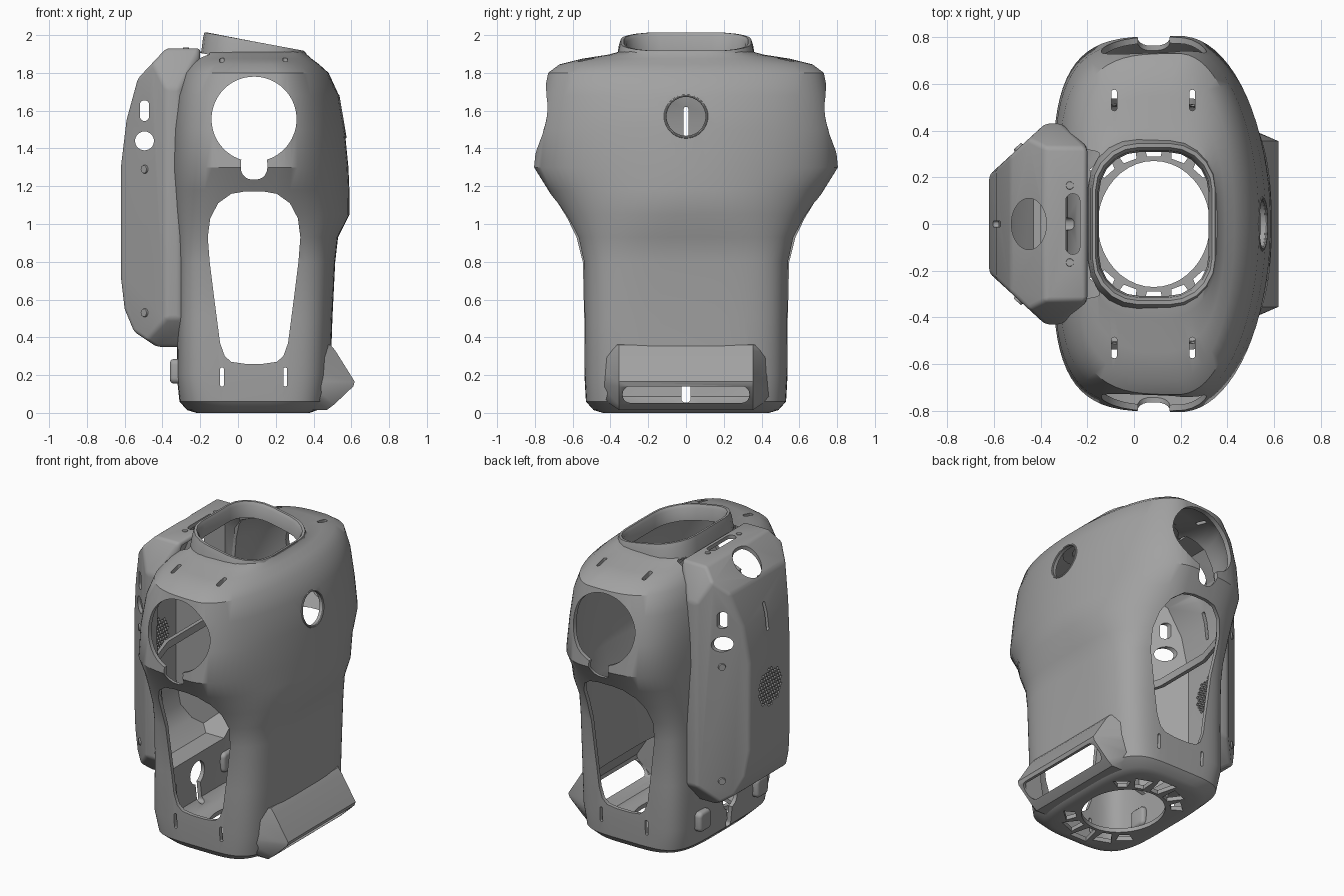
import bpy, bmesh, math
from mathutils import Matrix, Vector

if "Cube" in bpy.data.objects:
    bpy.data.objects.remove(bpy.data.objects["Cube"])

grey = bpy.data.materials.new("shell_grey")
grey.use_nodes = True
grey.diffuse_color = (.36, .36, .36, 1)
grey.node_tree.nodes["Principled BSDF"].inputs["Base Color"].default_value = grey.diffuse_color
CX = .085  # fore-aft middle of the torso


def finish(name, bm):
    bmesh.ops.recalc_face_normals(bm, faces=bm.faces)
    me = bpy.data.meshes.new(name)
    bm.to_mesh(me)
    bm.free()
    ob = bpy.data.objects.new(name, me)
    me.materials.append(grey)
    bpy.context.collection.objects.link(ob)
    return ob


def loft(name, rings, closed=False):
    """Skin a list of equal-length rings; cap the ends or join them."""
    bm = bmesh.new()
    loops = [[bm.verts.new(p) for p in r] for r in rings]
    n = len(loops[0])
    for a, b in list(zip(loops, loops[1:])) + ([(loops[-1], loops[0])] if closed else []):
        for i in range(n):
            bm.faces.new((a[i], a[(i + 1) % n], b[(i + 1) % n], b[i]))
    if not closed:
        bm.faces.new(loops[0])
        bm.faces.new(loops[-1])
    return finish(name, bm)


def prism(name, pts, axis, lo, hi):
    """Extrude a 2D outline along x, y or z."""
    place = {"x": lambda p, d: (d, *p), "y": lambda p, d: (p[0], d, p[1]), "z": lambda p, d: (*p, d)}[axis]
    return loft(name, [[place(p, d) for p in pts] for d in (lo, hi)])


def oval(u, v, ru, rv=None, n=40):
    rv = rv or ru
    return [(u + ru * math.cos(math.tau * i / n), v + rv * math.sin(math.tau * i / n)) for i in range(n)]


def slot(u, v, hu, hv, r):
    """Rounded rectangle outline."""
    pts = []
    for k, (su, sv) in enumerate(((1, 1), (-1, 1), (-1, -1), (1, -1))):
        for j in range(6):
            a = math.pi / 2 * (k + j / 5)
            pts.append((u + su * (hu - r) + r * math.cos(a), v + sv * (hv - r) + r * math.sin(a)))
    return pts


def mirrored(pts):
    return pts + [(-u, v) for u, v in reversed(pts)]


def activate(ob):
    bpy.ops.object.select_all(action="DESELECT")
    ob.select_set(True)
    bpy.context.view_layer.objects.active = ob


def boolean(ob, other, op="DIFFERENCE", keep=False):
    activate(ob)
    m = ob.modifiers.new("cut", "BOOLEAN")
    m.object, m.operation, m.solver = other, op, "MANIFOLD"
    bpy.ops.object.modifier_apply(modifier=m.name)
    if not keep:
        bpy.data.objects.remove(other)


def bevel(ob, width):
    activate(ob)
    m = ob.modifiers.new("bevel", "BEVEL")
    m.width, m.segments, m.angle_limit = width, 3, math.radians(20)
    bpy.ops.object.modifier_apply(modifier=m.name)


# Torso sections: z, back x, widest x, front x, half width, front and back squareness
ROWS = [(0, -.22, CX, .38, .44, 4, 4), (.015, -.27, CX, .42, .49, 4, 4), (.06, -.31, CX, .47, .53, 4.3, 5),
        (.2, -.325, CX, .49, .538, 4.5, 6), (.5, -.32, CX, .50, .54, 4.5, 6), (.8, -.317, CX, .515, .55, 4.2, 6),
        (.93, -.325, .1, .53, .59, 3.4, 5), (1.05, -.337, .15, .59, .655, 2.5, 4.4),
        (1.18, -.345, .18, .59, .73, 2.1, 4), (1.3, -.35, .2, .585, .805, 2, 3.9),
        (1.5, -.345, .2, .565, .785, 2, 3.9), (1.68, -.325, .2, .535, .755, 2.05, 3.8),
        (1.8, -.29, .19, .48, .73, 2.1, 3.4), (1.845, -.26, .16, .43, .67, 2.2, 3),
        (1.875, -.24, .12, .39, .55, 2.4, 2.7), (1.897, -.215, CX, .365, .41, 2.7, 2.7),
        (1.912, -.2, CX, .355, .355, 3, 3)]


def torso_loft(name, t):
    """Torso volume, shrunk by t."""
    top = ROWS[-1][0]
    rings = []
    for z, xb, xc, xf, b, nf, nb in ROWS:
        zz = t * 1.1 + z * (top - 2.1 * t) / top
        ring = []
        for i in range(72):
            a = math.tau * (i + .5) / 72
            c, s = math.cos(a), math.sin(a)
            n, ax = (nf, xf - t - xc) if c > 0 else (nb, xc - xb - t)
            ring.append((xc + math.copysign(ax * abs(c) ** (2 / n), c),
                         math.copysign((b - t) * abs(s) ** (2 / n), s), zz))
        rings.append(ring)
    return loft(name, rings)


def pack_solid(name, t, inner_x):
    """Backpack volume: three crossed profiles, shrunk by t."""
    side = [(inner_x, .35 + t), (-.43, .35 + t), (-.55 + t, .43 + t), (-.6 + t, .55), (-.62 + t, .72),
            (-.62 + t, 1.3), (-.59 + t, 1.55), (-.53 + t, 1.77 - t / 2), (-.38, 1.93 - t), (inner_x, 1.93 - t)]
    half = [(.33 - t, inner_x), (.43 - t, -.31), (.43 - t, -.38), (.21 - t / 2, -.62 + t)]
    rear = mirrored([(.3 - t, .35 + t), (.43 - t, .5), (.43 - t, 1.72), (.33 - t, 1.93 - t)])
    ob = prism(name, side, "y", -.6, .6)
    boolean(ob, prism("plan", [(x, y) for y, x in mirrored(half)], "z", 0, 2.2), "INTERSECT")
    boolean(ob, prism("rear", rear, "x", -1, .3), "INTERSECT")
    return ob


torso = torso_loft("torso_shell", 0)
cavity = torso_loft("cavity", .025)
pack = pack_solid("backpack_shell", 0, -.2)
pack_cavity = pack_solid("pack_cavity", .025, -.15)
bevel(pack, .018)

# Air duct lip low on the chest, its cheeks fading into the torso
LIP = [(.36, .38), (.49, .36), (.515, .33), (.618, .165), (.61, .14), (.51, .045), (.47, .015), (.36, .015)]
lip = loft("duct_lip", [[(min(x, lim), y, max(z, low)) for x, z in LIP]
                        for y, lim, low in ((-.45, .4, .08), (-.355, 1, 0), (.355, 1, 0), (.45, .4, .08))])

# Hollow the shells, then open the duct
boolean(lip, cavity, keep=True)
boolean(torso, cavity, keep=True)
boolean(torso, pack_cavity, keep=True)
boolean(pack, pack_cavity)
boolean(pack, cavity)
DUCT = [(.3, .06), (.5, .06), (.592, .14), (.597, .165), (.495, .325), (.3, .325)]
for ob in (torso, lip):
    boolean(ob, prism("mouth", slot(0, .097, .335, .044, .04), "x", .3, .8))
    boolean(ob, prism("duct", DUCT, "y", -.335, .335))

# Arm sockets with a keyhole notch, and the large side openings
WAIST = [(.05, .26), (.12, .27), (.155, .3), (.18, .37), (.21, .6), (.235, .8), (.245, .93),
         (.232, 1.03), (.19, 1.11), (.12, 1.16), (.05, 1.172)]
waist = [(CX + w, z) for w, z in mirrored(WAIST)]
for outline in (oval(CX, 1.555, .225, n=64), slot(CX, 1.31, .07, .075, .06), waist):
    boolean(torso, prism("side_cut", outline, "y", -1, 1))

# Narrow slots on flanks and shoulders
for x in (-.085, .25):
    boolean(torso, prism("flank_slot", slot(x, .19, .01, .05, .009), "y", -1, 1))
    for y in (-.53, .53):
        boolean(torso, prism("shoulder_slot", slot(x, y, .012, .045, .011), "z", 1.7, 2.1))

# Chest port, neck opening, rear keyhole and open base with radial ribs
boolean(torso, prism("chest_port", oval(0, 1.57, .108), "x", .3, .8))
boolean(torso, prism("neck", slot(CX, 0, .255, .33, .18), "z", 1.7, 2.1))
boolean(torso, prism("rear_round", oval(0, .25, .075), "x", -.6, 0))
boolean(torso, prism("rear_slot", slot(0, .14, .025, .085, .02), "x", -.6, 0))
boolean(torso, prism("base_hole", oval(CX, 0, .24, .27), "z", -.1, .1))
for side in (-1, 1):
    for k in range(-2, 3):
        a, reach = side * math.pi / 2 + k * .36, .43 - abs(k) * .035
        pts = [(CX + math.cos(a + d) * r, math.sin(a + d) * r)
               for r, d in ((.29, -.1), (reach, -.15), (reach, .15), (.29, .1))]
        boolean(torso, prism("base_window", pts, "z", -.1, .1))

# Backpack ports, rear slot, top opening, grip slot and speaker grille
for outline in (oval(-.495, 1.44, .05), slot(-.495, 1.6, .024, .055, .023)):
    boolean(pack, prism("pack_port", outline, "y", -1, 1))
boolean(pack, prism("pack_slot", slot(0, 1.53, .012, .09, .01), "x", -.8, -.4))
boolean(pack, prism("top_port", oval(-.45, 0, .075, .11), "z", 1.6, 2.1))
boolean(pack, prism("grip_slot", slot(-.262, 0, .03, .13, .029), "z", 1.8, 2.1))
for row in range(-5, 6):
    for col in range(-5, 6):
        y, z = (col + .5 * (row % 2)) * .025, row * .0235
        if math.hypot(y, z) < .122:
            boolean(pack, prism("grille", oval(y, 1.07 + z, .0105, n=6), "x", -.7, -.55))

# Tilted neck collar: the rear edge rises above the shell, the front sits flush
rings = [[(CX + x * grow, y * grow, 1.982 - .19 * (x + CX) - drop) for x, y in slot(0, 0, .255, .335, .19)]
         for grow, drop in ((1.1, .11), (1.06, .03), (1.03, 0), (.98, 0), (.94, .02), (.92, .1))]
parts = [torso, pack, lip, loft("neck_collar", rings, closed=True)]


def screw(name, at, normal, r):
    bm = bmesh.new()
    rot = Vector(normal).to_track_quat("Z", "Y").to_matrix().to_4x4()
    bmesh.ops.create_cone(bm, cap_ends=True, segments=20, radius1=r, radius2=r * .8, depth=.02,
                          matrix=Matrix.Translation(at) @ rot)
    parts.append(finish(name, bm))


# Screw heads and the rounded latches low on the back
for s in (-1, 1):
    for z in (1.29, .53):
        screw("pack_screw", (-.493, s * .326, z), (-.68, s * .73, 0), .026)
    screw("top_screw", (-.275, s * .165, 1.925), (0, 0, 1), .02)
    latch = prism("rear_latch", slot(s * .3, .22, .06, .065, .03), "x", -.36, -.27)
    bevel(latch, .02)
    parts.append(latch)

# Chest port rim and inner cross brace
rim = []
for c, s in oval(0, 0, 1):
    u = Vector((-.17 * s, c, s))
    rim.append([Vector((.549 + q, 0, 1.57)) + u * (.11 + p) for p, q in oval(0, 0, .007, n=8)])
parts.append(loft("chest_port_rim", rim, closed=True))
brace = mirrored([(.41, -.33), (.2, -.4)]) + mirrored([(-.41, -.31), (-.2, -.375)])
parts.append(prism("inner_brace", [(x, y) for y, x in brace], "z", 1.13, 1.18))

for ob in parts:
    activate(ob)
    bpy.ops.object.shade_smooth_by_angle(angle=math.radians(32))
